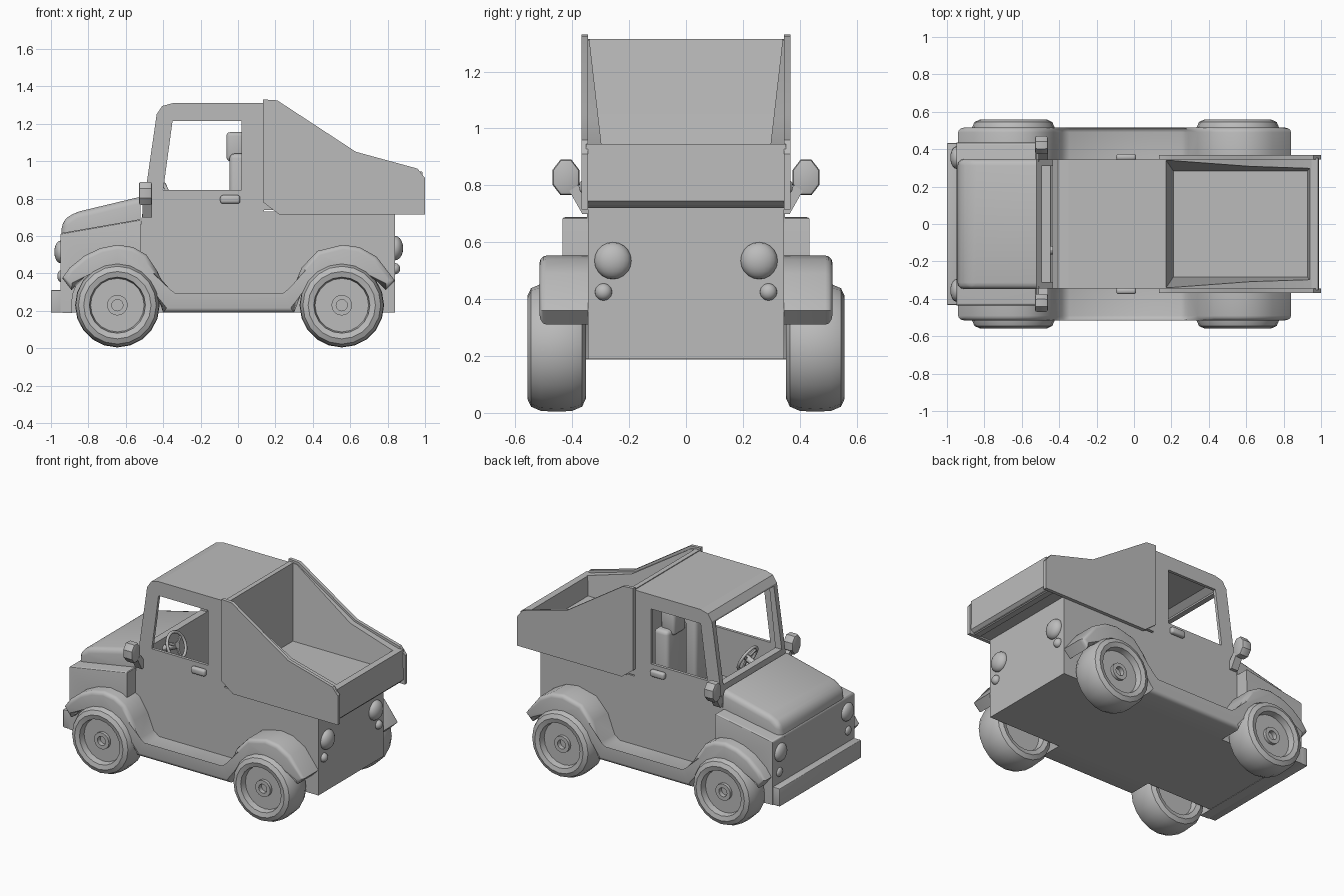
import bpy, bmesh, math
from mathutils import Matrix, Vector

if "Cube" in bpy.data.objects:
    bpy.data.objects.remove(bpy.data.objects["Cube"])

grey = bpy.data.materials.new("plain_grey")
grey.use_nodes = True
COLOUR = (0.5, 0.5, 0.5, 1)
grey.diffuse_color = COLOUR
grey.node_tree.nodes["Principled BSDF"].inputs["Base Color"].default_value = COLOUR


def finish(name, bm, smooth=30):
    """Turn a bmesh into a named, shaded object."""
    bmesh.ops.recalc_face_normals(bm, faces=bm.faces)
    mesh = bpy.data.meshes.new(name)
    bm.to_mesh(mesh)
    bm.free()
    mesh.materials.append(grey)
    ob = bpy.data.objects.new(name, mesh)
    bpy.context.collection.objects.link(ob)
    if smooth:
        bpy.ops.object.select_all(action='DESELECT')
        bpy.context.view_layer.objects.active = ob
        ob.select_set(True)
        bpy.ops.object.shade_smooth_by_angle(angle=math.radians(smooth))
    return ob


def bevel(bm, edges, width, segments=3):
    bmesh.ops.bevel(bm, geom=list(edges), offset=width, segments=segments,
                    profile=0.5, affect='EDGES', clamp_overlap=True)


def prism(name, pts, y0, y1, round_if=None, width=0.02, smooth=30):
    """Side profile (x, z) extruded from y0 to y1; y1 may depend on z."""
    far = y1 if callable(y1) else lambda z: y1
    bm = bmesh.new()
    a = [bm.verts.new((x, y0, z)) for x, z in pts]
    b = [bm.verts.new((x, far(z), z)) for x, z in pts]
    bm.faces.new(a)
    bm.faces.new(b[::-1])
    for i in range(len(pts)):
        j = (i + 1) % len(pts)
        bm.faces.new((a[i], b[i], b[j], a[j]))
    if round_if:
        bevel(bm, [e for e in bm.edges if round_if(e)], width)
    return finish(name, bm, smooth)


def box(name, lo, hi, width=0.0):
    bm = bmesh.new()
    lo, hi = Vector(lo), Vector(hi)
    mat = Matrix.Translation((lo + hi) / 2) @ Matrix.Diagonal((*(hi - lo), 1))
    bmesh.ops.create_cube(bm, size=1, matrix=mat)
    if width:
        bevel(bm, bm.edges, width)
    return finish(name, bm)


def lathe(name, profile, centre, side, steps=20):
    """Spin (radius, y) points round a sideways axle."""
    bm = bmesh.new()
    vs = [bm.verts.new((r, side * y, 0)) for r, y in profile]
    es = [bm.edges.new(p) for p in zip(vs, vs[1:])]
    bmesh.ops.spin(bm, geom=vs + es, cent=(0, 0, 0), axis=(0, 1, 0),
                   angle=math.tau, steps=steps)
    bmesh.ops.remove_doubles(bm, verts=bm.verts, dist=0.0005)
    bmesh.ops.translate(bm, verts=bm.verts, vec=centre)
    return finish(name, bm, 40)


def lamp(name, centre, r, depth):
    bm = bmesh.new()
    bmesh.ops.create_uvsphere(
        bm, u_segments=20, v_segments=10, radius=1,
        matrix=Matrix.Translation(centre) @ Matrix.Diagonal((depth, r, r, 1)))
    return finish(name, bm, 60)


def cut(target, cutter):
    mod = target.modifiers.new("cut", 'BOOLEAN')
    mod.operation, mod.solver, mod.object = 'DIFFERENCE', 'EXACT', cutter
    with bpy.context.temp_override(object=target, active_object=target):
        bpy.ops.object.modifier_apply(modifier=mod.name)
    bpy.data.objects.remove(cutter)


# Cab and chassis, hollowed out with open windows
body = prism("cab_and_chassis", [
    (-.95, .19), (.84, .19), (.84, .73), (.14, .73), (.14, 1.31), (-.35, 1.31),
    (-.405, 1.295), (-.435, 1.25), (-.5, .8), (-.52, .66), (-.95, .6)],
    -.345, .345, smooth=0)
cut(body, prism("cabin_cutter", [
    (-.44, .35), (-.45, .81), (-.4, 1.25), (-.36, 1.28), (.1, 1.28), (.1, .35)],
    -.325, .325, smooth=0))
cut(body, prism("side_window_cutter", [
    (-.4, .845), (-.35, 1.215), (.02, 1.215), (.02, .845)], -.6, .6, smooth=0))
cut(body, prism("windscreen_cutter", [
    (-.65, .83), (-.42, .83), (-.37, 1.24), (-.6, 1.24)], -.31, .31, smooth=0))

# Nose with wheel arches, bonnet and bumper
arch = [(-.645 + .245 * math.cos(math.radians(a)), .23 + .245 * math.sin(math.radians(a)))
        for a in range(190, 59, -13)]
prism("nose", [(-.95, .19)] + arch + [(-.52, .69), (-.95, .615)], -.435, .435,
      lambda e: min(v.co.z for v in e.verts) > .6, .012)
prism("bonnet", [(-.945, .6), (-.94, .68), (-.875, .725), (-.52, .81), (-.52, .67)],
      -.348, .348, lambda e: max(v.co.z for v in e.verts) > .67
      and max(v.co.x for v in e.verts) < -.53 or
      (min(v.co.z for v in e.verts) > .72 and abs(e.verts[0].co.y - e.verts[1].co.y) < .1), .035)
box("bumper", (-1, -.432, .19), (-.94, .432, .31), .004)

# Load bed: floor, walls and tailgate
side = [(.135, .78), (.135, 1.33), (.21, 1.325), (.63, 1.05), (.96, .96),
        (1, .91), (1, .715), (.22, .715)]
liner = [(.15, .78), (.15, 1.315), (.2, 1.31), (.62, 1.04), (.95, .945), (.95, .74), (.22, .74)]
for s, where in ((-1, "near"), (1, "far")):
    prism(f"bed_side_{where}", side, s * .345, s * .368)
    prism(f"bed_liner_{where}", liner, s * .35, lambda z: s * (.34 - (1.315 - z) * .115))
box("bed_floor", (.2, -.35, .725), (.97, .35, .82))
prism("bed_front_wall", [(.14, .74), (.14, 1.315), (.172, 1.315), (.212, .8), (.22, .74)],
      -.35, .35)
prism("tailgate", [(.925, .8), (.94, .945), (.985, .945), (.99, .745), (.96, .72), (.92, .72)],
      -.352, .352)

# Mudguards joined by running boards
guard = [(-.94, .375), (-.9, .43), (-.82, .495), (-.735, .535), (-.645, .553), (-.56, .54),
         (-.49, .5), (-.43, .41), (-.385, .3), (-.345, .27), (.25, .27), (.29, .3), (.34, .43),
         (.425, .52), (.56, .553), (.65, .54), (.74, .49), (.84, .36),
         (.79, .31), (.68, .43), (.56, .47), (.44, .44), (.36, .36), (.3, .19),
         (-.4, .19), (-.45, .34), (-.53, .43), (-.645, .47), (-.77, .435), (-.89, .31)]
tyre = [(0, .5), (.03, .5), (.03, .53), (.055, .53), (.055, .51), (.143, .51), (.15, .55),
        (.18, .558), (.208, .545), (.223, .51), (.226, .455), (.223, .4), (.208, .365),
        (.18, .352), (.15, .36), (.143, .4), (0, .4)]

for s, where in ((-1, "near"), (1, "far")):
    prism(f"mudguard_{where}", guard, s * .34, s * .515,
          lambda e: all(abs(v.co.y) > .5 for v in e.verts), .025, 50)
    for x, end in ((-.645, "front"), (.555, "rear")):
        lathe(f"{end}_wheel_{where}", tyre, (x, 0, .23), s)

    # Lamps
    lamp(f"headlamp_{where}", (-.95, s * .355, .515), .06, .032)
    lamp(f"front_indicator_{where}", (-.95, s * .365, .385), .03, .016)
    lamp(f"tail_lamp_{where}", (.84, s * .257, .535), .065, .043)
    lamp(f"rear_indicator_{where}", (.84, s * .29, .425), .03, .027)

    # Door handle
    lo, hi = sorted((s * .34, s * .375))
    box(f"door_handle_{where}", (-.095, lo, .773), (.012, hi, .818), .014)

    # Eight-sided mirror on a slanted bracket
    bm = bmesh.new()
    turn = Matrix.Rotation(math.pi / 2, 4, 'Y') @ Matrix.Rotation(math.pi / 8, 4, 'Z')
    bmesh.ops.create_cone(bm, cap_ends=True, segments=8, radius1=.062, radius2=.062, depth=.07,
                          matrix=Matrix.Translation((-.495, s * .422, .828))
                          @ Matrix.Diagonal((1, .83, 1.08, 1)) @ turn)
    bevel(bm, [e for e in bm.edges if abs(e.verts[0].co.x - e.verts[1].co.x) < .01], .012, 2)
    finish(f"mirror_{where}", bm, 25)
    bm = bmesh.new()
    loop = [(.335, .7), (.365, .7), (.41, .78), (.38, .8), (.335, .745)]
    base = bm.faces.new([bm.verts.new((-.51, s * y, z)) for y, z in loop])
    ext = bmesh.ops.extrude_face_region(bm, geom=[base])["geom"]
    bmesh.ops.translate(bm, vec=(.05, 0, 0),
                        verts=[v for v in ext if isinstance(v, bmesh.types.BMVert)])
    finish(f"mirror_bracket_{where}", bm)

    # Seat
    c = s * .15
    box(f"seat_cushion_{where}", (-.26, c - .11, .4), (.03, c + .11, .58), .03)
    box(f"seat_back_{where}", (-.045, c - .11, .45), (.06, c + .11, 1.04), .025)
    box(f"headrest_{where}", (-.062, c - .065, 1.0), (.04, c + .065, 1.155), .02)

# Steering wheel with hub, spokes and column
hub = Vector((-.36, -.14, .8))
tilt = Matrix.Translation(hub) @ Matrix.Rotation(math.radians(65), 4, 'Y')
bpy.ops.mesh.primitive_torus_add(major_radius=.085, minor_radius=.01,
                                 major_segments=24, minor_segments=8)
rim = bpy.context.object
rim.name = "steering_rim"
rim.matrix_world = tilt
rim.data.materials.append(grey)
bpy.ops.object.shade_smooth()
bm = bmesh.new()
for k in range(3):
    bmesh.ops.create_cube(bm, size=1, matrix=tilt @ Matrix.Rotation(k * math.tau / 3, 4, 'Z')
                          @ Matrix.Translation((.042, 0, 0)) @ Matrix.Diagonal((.085, .016, .01, 1)))
bmesh.ops.create_cone(bm, cap_ends=True, segments=12, radius1=.022, radius2=.022, depth=.12,
                      matrix=tilt @ Matrix.Translation((0, 0, -.05)))
finish("steering_column", bm)
